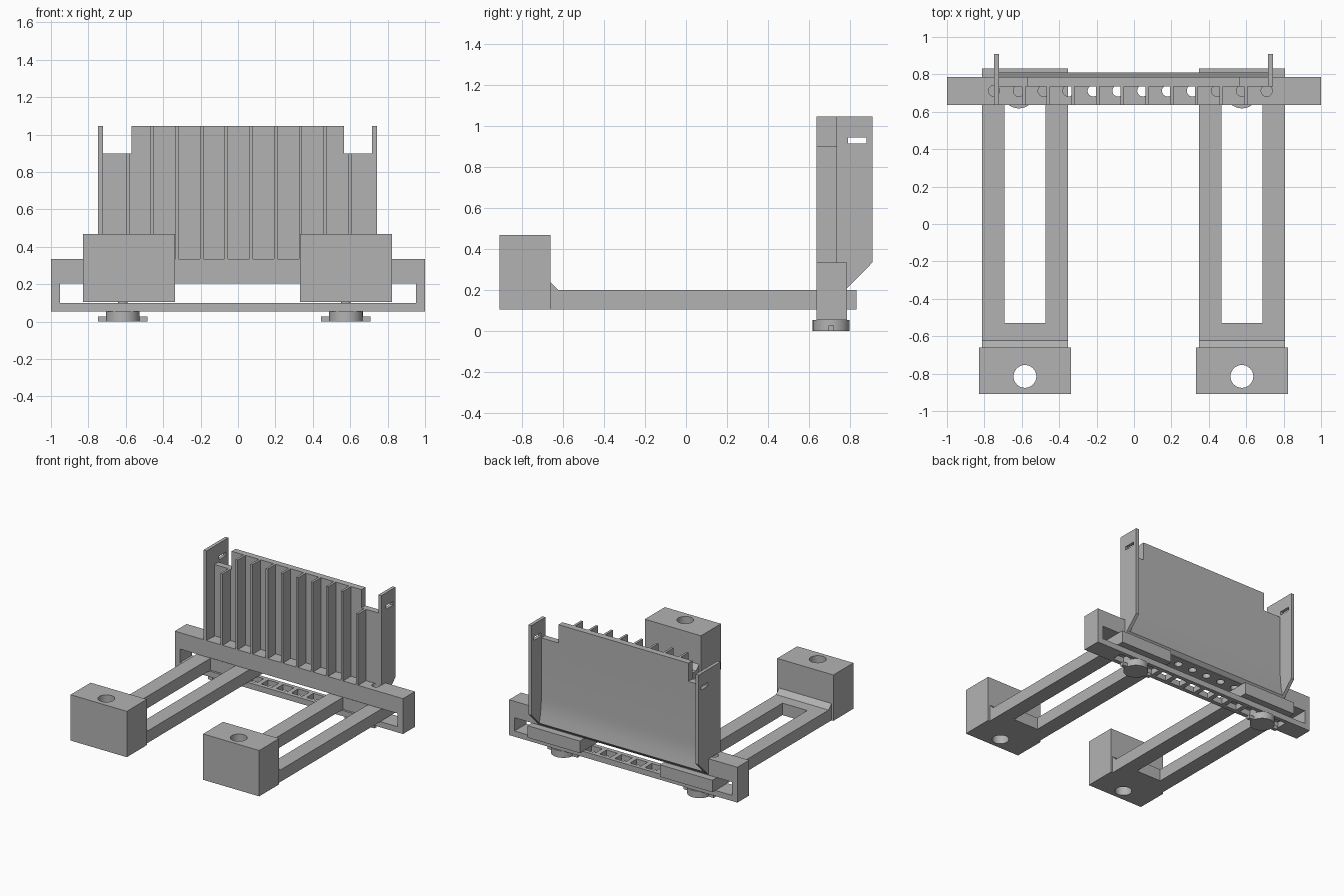
import bpy, bmesh, math
from mathutils import Matrix, Vector

cube = bpy.data.objects.get("Cube")
if cube:
    bpy.data.objects.remove(cube, do_unlink=True)

grey = bpy.data.materials.new("plain grey")
grey.use_nodes = True
colour = (0.45, 0.45, 0.45, 1)
grey.diffuse_color = colour
grey.node_tree.nodes["Principled BSDF"].inputs["Base Color"].default_value = colour


def add_box(bm, x, y, z):
    size = Vector((x[1] - x[0], y[1] - y[0], z[1] - z[0]))
    mid = Vector((sum(x) / 2, sum(y) / 2, sum(z) / 2))
    bmesh.ops.create_cube(bm, size=1, matrix=Matrix.Translation(mid) @ Matrix.Diagonal(size.to_4d()))


def add_cylinder(bm, x, y, z, r, sides=32):
    bmesh.ops.create_cone(bm, cap_ends=True, segments=sides, radius1=r, radius2=r,
                          depth=z[1] - z[0], matrix=Matrix.Translation((x, y, sum(z) / 2)))


def add_prism(bm, x, outline):
    """Extrude a (y, z) outline along x."""
    face = bm.faces.new([bm.verts.new((x[0], y, z)) for y, z in outline])
    moved = bmesh.ops.extrude_face_region(bm, geom=[face])["geom"]
    bmesh.ops.translate(bm, vec=(x[1] - x[0], 0, 0),
                        verts=[v for v in moved if isinstance(v, bmesh.types.BMVert)])


def finish(bm, name):
    bmesh.ops.recalc_face_normals(bm, faces=bm.faces)
    mesh = bpy.data.meshes.new(name)
    bm.to_mesh(mesh)
    bm.free()
    mesh.materials.append(grey)
    ob = bpy.data.objects.new(name, mesh)
    bpy.context.collection.objects.link(ob)
    return ob


def cut(ob, bm):
    """Subtract the shapes in bm and bake the result."""
    cutter = finish(bm, "cutter")
    cutter.hide_render = True
    mod = ob.modifiers.new("cut", 'BOOLEAN')
    mod.operation, mod.solver, mod.object = 'DIFFERENCE', 'EXACT', cutter
    bpy.context.view_layer.update()
    baked = bpy.data.meshes.new_from_object(ob.evaluated_get(bpy.context.evaluated_depsgraph_get()))
    ob.modifiers.clear()
    ob.data = baked
    bpy.data.objects.remove(cutter, do_unlink=True)


def smooth(ob):
    bpy.ops.object.select_all(action='DESELECT')
    ob.select_set(True)
    bpy.context.view_layer.objects.active = ob
    bpy.ops.object.shade_smooth_by_angle(angle=math.radians(30))


PITCH = 0.1325
holes = [-0.748 + PITCH * i for i in range(12)]
FRONT, PLATE, BACK = 0.637, 0.735, 0.785
LOW, HIGH = 0.9, 1.045

# Crossbar with a long slot, a row of holes above and a ladder of openings below
bm = bmesh.new()
add_box(bm, (-1, 1), (FRONT, BACK), (0.055, 0.335))
crossbar = finish(bm, "crossbar")
bm = bmesh.new()
add_box(bm, (-0.953, 0.953), (0.5, 1), (0.1, 0.205))
cut(crossbar, bm)
bm = bmesh.new()
for x in holes:
    add_cylinder(bm, x, 0.712, (0.17, 0.4), 0.03, 24)
    add_box(bm, (x - 0.048, x + 0.048), (0.67, 0.755), (0, 0.15))
cut(crossbar, bm)
smooth(crossbar)

# Back plate with a flared foot
bm = bmesh.new()
add_prism(bm, (-0.73, 0.725), [(PLATE, 0.33), (PLATE, LOW), (BACK, LOW), (BACK, 0.42), (0.789, 0.36),
                               (0.797, 0.3), (0.811, 0.235), (0.783, 0.207), (0.775, 0.207), (0.775, 0.33)])
add_box(bm, (-0.57, 0.567), (PLATE, BACK), (LOW, HIGH))
smooth(finish(bm, "back_plate"))

# Upright fins, the outer two shorter
for i in range(10):
    x = -0.59 + 0.132 * i
    top = LOW if i in (0, 9) else HIGH
    bm = bmesh.new()
    add_box(bm, (x - 0.009, x + 0.009), (FRONT, PLATE + 0.01), (0.33, top))
    finish(bm, f"fin_{i + 1}")

# Side wings with a small slot
for name, x, y in (("right_wing", (-0.748, -0.721), FRONT), ("left_wing", (0.717, 0.743), PLATE)):
    bm = bmesh.new()
    add_prism(bm, x, [(y, 0.334), (y, HIGH), (0.91, HIGH), (0.91, 0.335), (0.783, 0.207), (0.775, 0.334)])
    wing = finish(bm, name)
    bm = bmesh.new()
    add_box(bm, (x[0] - 0.1, x[1] + 0.1), (0.79, 0.88), (0.915, 0.943))
    cut(wing, bm)

# Legs, drilled foot blocks and clamp knobs
for side, x, knob_x in (("right", -0.583, holes[1]), ("left", 0.577, holes[10])):
    bm = bmesh.new()
    add_box(bm, (x - 0.23, x + 0.23), (-0.67, 0.832), (0.105, 0.2))
    arm = finish(bm, side + "_arm")
    bm = bmesh.new()
    add_box(bm, (x - 0.109, x + 0.109), (-0.53, 0.645), (0, 0.4))
    cut(arm, bm)

    bm = bmesh.new()
    add_prism(bm, (x - 0.23, x + 0.23), [(-0.665, 0.199), (-0.665, 0.243), (-0.622, 0.199)])
    finish(bm, side + "_arm_wedge")

    bm = bmesh.new()
    add_box(bm, (x - 0.246, x + 0.246), (-0.91, -0.66), (0.105, 0.468))
    block = finish(bm, side + "_block")
    bm = bmesh.new()
    add_cylinder(bm, x, -0.815, (0, 0.6), 0.061)
    cut(block, bm)
    smooth(block)

    bm = bmesh.new()
    add_cylinder(bm, knob_x, 0.708, (0, 0.054), 0.09)
    add_cylinder(bm, knob_x, 0.708, (0.05, 0.15), 0.025, 20)
    add_box(bm, (knob_x - 0.132, knob_x + 0.132), (0.694, 0.722), (0, 0.028))
    smooth(finish(bm, side + "_knob"))
